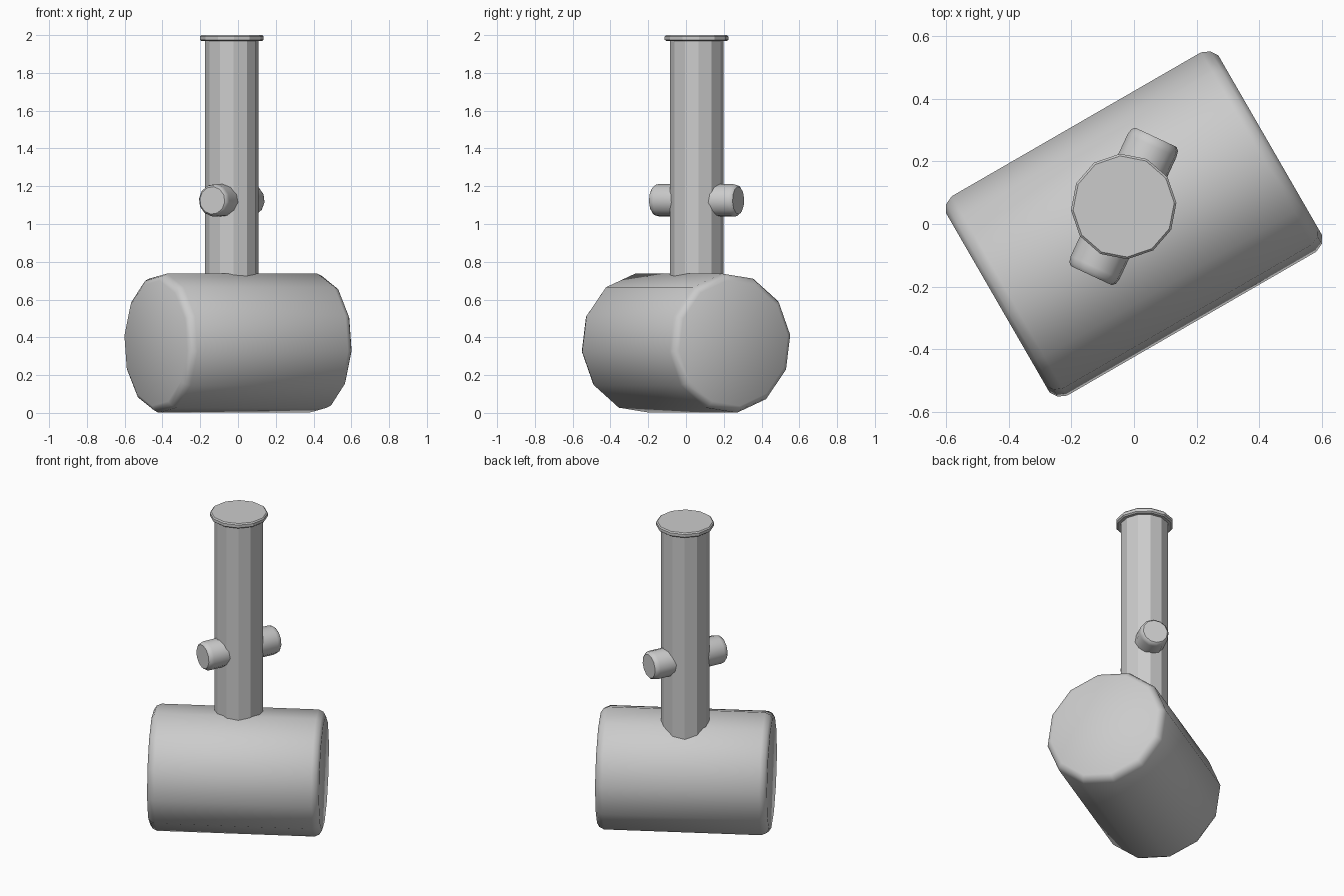
import bpy, bmesh
from math import cos, sin, pi, radians
from mathutils import Matrix

if "Cube" in bpy.data.objects:
    bpy.data.objects.remove(bpy.data.objects["Cube"])

SIDES = 12


def turned(name, profile, matrix, phase=0, smooth=None):
    """Closed solid made by turning (radius, height) points around local z."""
    bm = bmesh.new()
    rings = []
    for r, h in profile:
        ring = []
        for i in range(SIDES):
            a = radians(phase) + 2 * pi * i / SIDES
            ring.append(bm.verts.new((r * cos(a), r * sin(a), h)))
        rings.append(ring)
    for lo, hi in zip(rings, rings[1:]):
        for i in range(SIDES):
            j = (i + 1) % SIDES
            bm.faces.new((lo[i], lo[j], hi[j], hi[i]))
    bm.faces.new(rings[0][::-1])
    bm.faces.new(rings[-1])
    bmesh.ops.recalc_face_normals(bm, faces=bm.faces)
    mesh = bpy.data.meshes.new(name)
    bm.to_mesh(mesh)
    bm.free()
    obj = bpy.data.objects.new(name, mesh)
    bpy.context.collection.objects.link(obj)
    obj.matrix_world = matrix
    if smooth:
        bpy.ops.object.select_all(action='DESELECT')
        obj.select_set(True)
        bpy.context.view_layer.objects.active = obj
        bpy.ops.object.shade_smooth_by_angle(angle=radians(smooth))
    return obj


def lying(x, y, z, heading):
    """Local z points along the heading, local x horizontal, local y up."""
    a = radians(heading)
    u = (cos(a), sin(a))
    return Matrix(((-u[1], 0, u[0], x),
                   (u[0], 0, u[1], y),
                   (0, 1, 0, z),
                   (0, 0, 0, 1)))


def both_ends(half):
    """Mirror a half profile, given from the middle outwards."""
    return [(r, -h) for r, h in reversed(half)] + half


# Horizontal barrel with rounded rims
turned("barrel", both_ends([(0.371, 0.46), (0.358, 0.488), (0.334, 0.503)]),
       lying(0, 0, 0.369, 30), phase=7, smooth=42)

# Upright stem
cx, cy = -0.033, 0.056
upright = Matrix.Translation((cx, cy, 0))
turned("stem", [(0.142, 0.5), (0.142, 1.98)], upright, phase=4)

# Thin lip closing the top of the stem
turned("top_lip", [(0.160, 1.968), (0.169, 1.975), (0.169, 1.993), (0.162, 2.0)],
       upright, phase=4)

# Cross peg passing through the stem
turned("cross_peg", both_ends([(0.087, 0.215), (0.083, 0.234), (0.073, 0.244)]),
       lying(cx, cy, 1.125, 65), phase=7, smooth=42)
